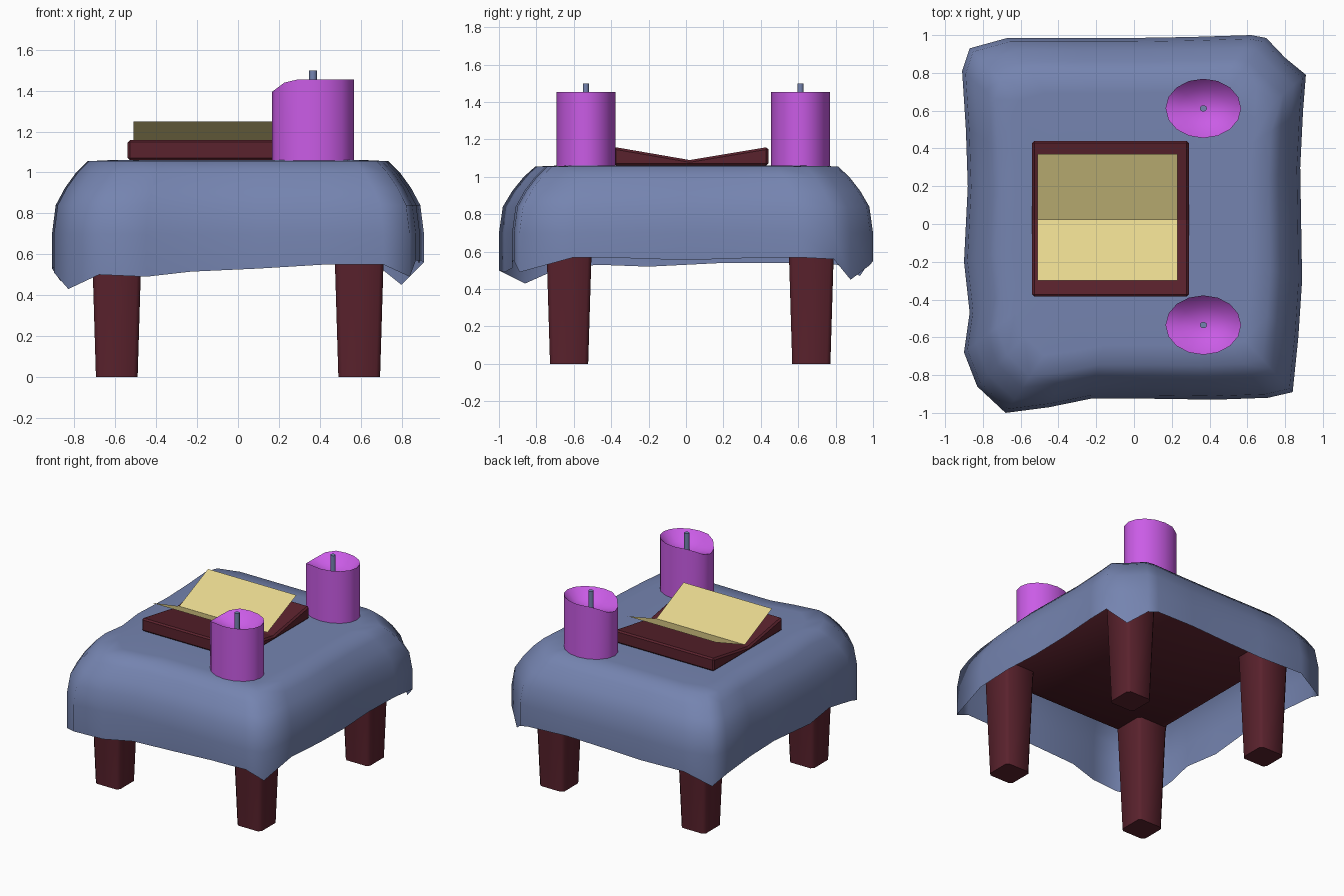
import bpy, bmesh, math

if "Cube" in bpy.data.objects:
    bpy.data.objects.remove(bpy.data.objects["Cube"])


def material(name, rgb):
    lin = [c / 255 / 12.92 if c < 11 else ((c / 255 + 0.055) / 1.055) ** 2.4 for c in rgb]
    m = bpy.data.materials.new(name)
    m.diffuse_color = (*lin, 1)
    m.use_nodes = True
    m.node_tree.nodes["Principled BSDF"].inputs["Base Color"].default_value = m.diffuse_color
    return m


BLUE = material("cloth blue", (117, 132, 176))
RED = material("dark red wood", (90, 34, 45))
PURPLE = material("candle purple", (202, 92, 230))
PAPER = material("paper yellow", (230, 214, 142))


def build(name, verts, faces, mat, bevel=0, smooth=None):
    bm = bmesh.new()
    vs = [bm.verts.new(v) for v in verts]
    for f in faces:
        bm.faces.new([vs[i] for i in f])
    bmesh.ops.recalc_face_normals(bm, faces=bm.faces[:])
    me = bpy.data.meshes.new(name)
    bm.to_mesh(me)
    bm.free()
    ob = bpy.data.objects.new(name, me)
    bpy.context.collection.objects.link(ob)
    me.materials.append(mat)
    if bevel:
        mod = ob.modifiers.new("bevel", "BEVEL")
        mod.width, mod.segments, mod.limit_method = bevel, 1, "ANGLE"
    if smooth:
        bpy.ops.object.select_all(action="DESELECT")
        ob.select_set(True)
        bpy.context.view_layer.objects.active = ob
        bpy.ops.object.shade_smooth_by_angle(angle=math.radians(smooth))
    return ob


def loft(name, rings, mat, cap_start=True, cap_end=True, **kw):
    """Skin a stack of equally sized closed rings."""
    n = len(rings[0])
    verts = [p for r in rings for p in r]
    faces = [(k * n + i, k * n + (i + 1) % n, (k + 1) * n + (i + 1) % n, (k + 1) * n + i)
             for k in range(len(rings) - 1) for i in range(n)]
    if cap_start:
        faces.append(tuple(range(n))[::-1])
    if cap_end:
        faces.append(tuple(range(len(verts) - n, len(verts))))
    return build(name, verts, faces, mat, **kw)


def rect(x0, x1, y0, y1, z, c):
    """Rectangle with corners cut by c."""
    return [(x0 + c, y0, z), (x1 - c, y0, z), (x1, y0 + c, z), (x1, y1 - c, z),
            (x1 - c, y1, z), (x0 + c, y1, z), (x0, y1 - c, z), (x0, y0 + c, z)]


def oval(x, y, rx, ry, z, n):
    """Ring whose height is z(cos of the angle)."""
    a = [2 * math.pi * i / n for i in range(n)]
    return [(x + rx * math.cos(t), y + ry * math.sin(t), z(math.cos(t))) for t in a]


# Table top with softened upper edge, and four tapered legs
loft("table_top", [rect(-0.71 + i, 0.71 - i, -0.75 + i, 0.79 - i, z, 0.05)
                   for i, z in ((0.02, 0.79), (0, 0.82), (0, 0.92), (0.06, 1.03))],
     RED, smooth=50)
for sx, side in ((-1, "left"), (1, "right")):
    for cy, end in ((-0.625, "front"), (0.67, "back")):
        cx = 0.593 * sx
        loft(f"{end}_{side}_leg",
             [rect(cx - h, cx + h, cy - h, cy + h, z, 0.02)
              for h, z in ((0.102, 0), (0.125, 0.76), (0.13, 0.82))], RED, smooth=50)

# Draped cloth: wavy hem outline, scaled into rings up to the flat top
hem = [(-0.68, -1.0, .50), (-0.45, -0.97, .49), (-0.23, -0.925, .515), (0.1, -0.925, .53),
       (0.43, -0.93, .55), (0.71, -0.92, .55), (0.84, -0.89, .49), (0.87, -0.6, .57),
       (0.89, -0.3, .565), (0.885, 0, .555), (0.88, 0.3, .565), (0.895, 0.6, .57),
       (0.91, 0.79, .56), (0.80, 0.88, .45), (0.70, 0.985, .53), (0.62, 1.0, .55),
       (0.3, 0.99, .56), (0, 0.985, .55), (-0.3, 0.985, .54), (-0.67, 0.985, .55),
       (-0.87, 0.93, .47), (-0.91, 0.81, .53), (-0.89, 0.5, .54), (-0.88, 0.2, .54),
       (-0.9, -0.2, .52), (-0.87, -0.47, .53), (-0.90, -0.68, .51), (-0.83, -0.86, .43)]
YC = 0.02
levels = [(0.4, 1.06), (0.70, 1.06), (0.81, 1.055), (0.87, 1.0), (0.93, 0.925),
          (0.98, 0.84), (1.0, 0.7)]
rings = [[(x * s, YC + (y - YC) * s, z) for x, y, _ in hem] for s, z in levels]
rings.append(hem)
loft("table_cloth", rings, BLUE, cap_end=False, smooth=85)

# Open book cover: shallow V top on a flat base, run along x
cover = [(-0.385, 1.16), (0.02, 1.09), (0.44, 1.16), (0.44, 1.06), (-0.385, 1.06)]
loft("book_cover", [[(x, y, z) for y, z in cover] for x in (-0.54, 0.29)], RED, bevel=0.012)

# Two raised pages meeting at the spine
for name, y in (("front_page", -0.30), ("back_page", 0.37)):
    build(name, [(-0.51, 0.025, 1.10), (0.23, 0.025, 1.10), (0.23, y, 1.25), (-0.51, y, 1.25)],
          [(0, 1, 2, 3)], PAPER)

# Two oval candles with a hollow, melted top and a wick
for name, y in (("front", -0.535), ("back", 0.612)):
    rim = lambda c: 1.455 - 0.06 * max(0, -c - 0.6) / 0.4
    X = 0.367
    loft(f"{name}_candle",
         [oval(X, y, 0.2, 0.157, lambda c: 1.05, 16),
          oval(X, y, 0.2, 0.157, rim, 16),
          oval(X, y, 0.13, 0.1, lambda c: 1.385, 16),
          oval(X, y, 0.03, 0.025, lambda c: 1.36, 16)], PURPLE, smooth=50)
    loft(f"{name}_wick", [oval(X, y, 0.019, 0.017, lambda c, z=z: z, 10) for z in (1.34, 1.5)],
         BLUE, smooth=40)
